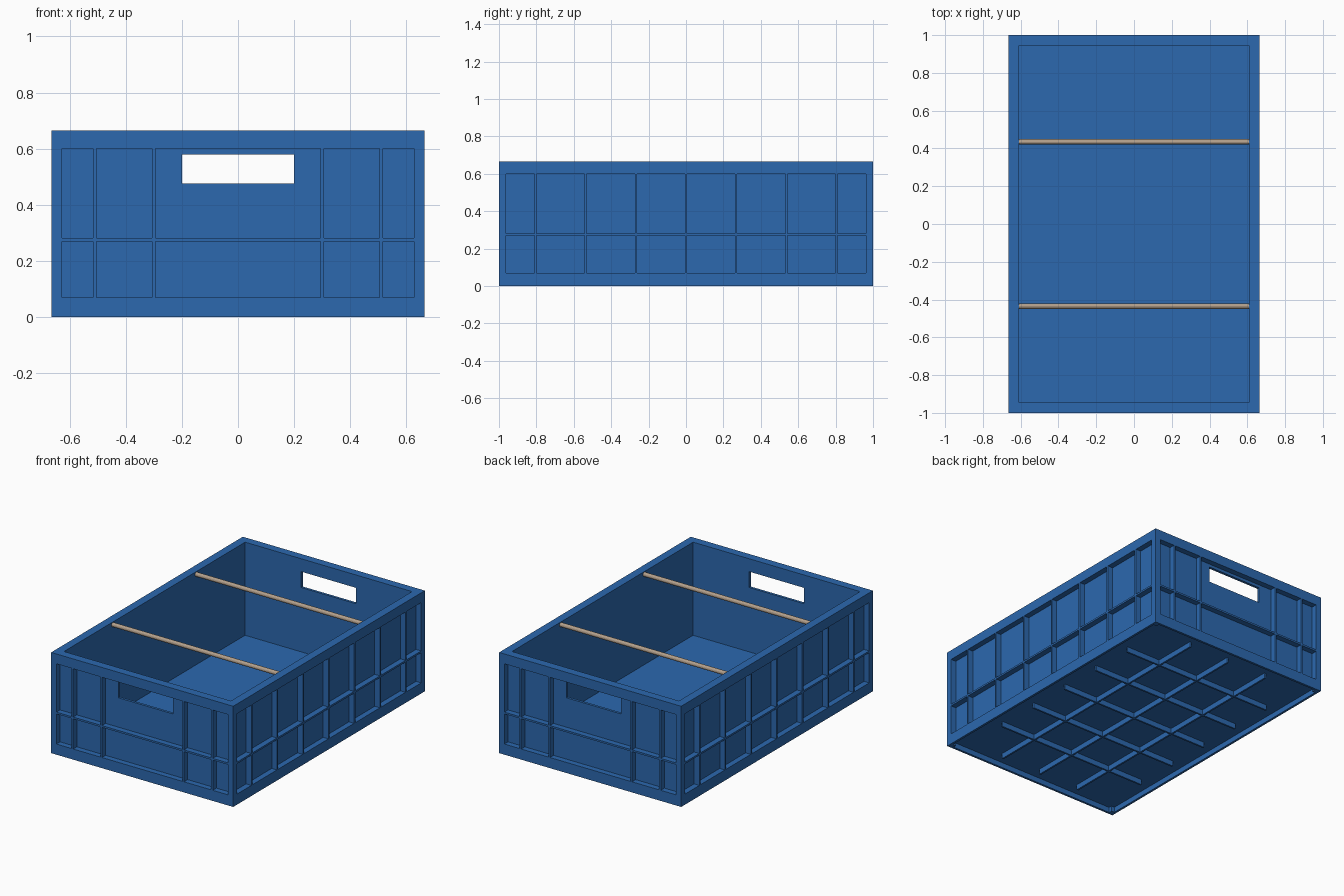
import bpy, bmesh
from mathutils import Matrix, Vector

cube = bpy.data.objects.get("Cube")
if cube:
    bpy.data.objects.remove(cube, do_unlink=True)


def material(name, rgb):
    m = bpy.data.materials.new(name)
    m.use_nodes = True
    m.diffuse_color = (*rgb, 1)
    m.node_tree.nodes["Principled BSDF"].inputs["Base Color"].default_value = (*rgb, 1)
    return m


blue = material("crate blue", (0.025, 0.14, 0.43))
tan = material("bar tan", (0.45, 0.35, 0.26))


def make_part(name, bm, mat):
    me = bpy.data.meshes.new(name)
    bm.to_mesh(me)
    bm.free()
    me.materials.append(mat)
    ob = bpy.data.objects.new(name, me)
    bpy.context.collection.objects.link(ob)
    return ob


def boxes(name, spans):
    """One object from boxes given as (x0, x1), (y0, y1), (z0, z1)."""
    bm = bmesh.new()
    for span in spans:
        mid = Vector([(a + b) / 2 for a, b in span])
        size = [abs(b - a) for a, b in span]
        bmesh.ops.create_cube(bm, size=1, matrix=Matrix.Translation(mid) @ Matrix.Diagonal((*size, 1)))
    return make_part(name, bm, blue)


def ring(x, y, x_in, y_in, z):
    """Four boxes forming a rectangular frame."""
    out = []
    for s in (-1, 1):
        out.append(((s * x_in, s * x), (-y, y), z))
        out.append(((-x_in, x_in), (s * y_in, s * y), z))
    return out


X, Y, H = 0.665, 1.0, 0.665      # outer half sizes and height
XI, YI = 0.61, 0.945             # inside of the walls
XS, YS = 0.627, 0.962            # recessed panel faces
LOW, HIGH, MID = 0.07, 0.60, 0.275
FLOOR, FLOOR_TOP = 0.035, 0.05
HX, HZ0, HZ1 = 0.20, 0.475, 0.58  # hand hole
R = 0.006                        # half rib width

# Frames, corner posts and floor
boxes("top_frame", ring(X, Y, XI, YI, (HIGH, H)))
boxes("bottom_frame", ring(X, Y, XI, YI, (FLOOR, LOW)))
boxes("bottom_lip", ring(X, Y, X - 0.015, Y - 0.015, (0, FLOOR)))
boxes("floor", [((-XI, XI), (-YI, YI), (FLOOR, FLOOR_TOP))])
boxes("corner_posts", [((sx * XS, sx * X), (sy * YS, sy * Y), (0, H))
                       for sx in (-1, 1) for sy in (-1, 1)])

# Thin wall panels, the end ones with hand holes
for s, side in ((-1, "right"), (1, "left")):
    boxes(side + "_wall", [((s * XI, s * XS), (-YS, YS), (LOW, HIGH))])
for s, side in ((-1, "front"), (1, "back")):
    y = (s * YI, s * YS)
    boxes(side + "_wall", [((-XI, XI), y, (LOW, HZ0)),
                           ((-XI, XI), y, (HZ1, HIGH)),
                           ((-XI, -HX), y, (HZ0, HZ1)),
                           ((HX, XI), y, (HZ0, HZ1))])

# Wall ribs
side_ribs, end_ribs = [], []
for s in (-1, 1):
    x, y = (s * XS, s * X), (s * YS, s * Y)
    side_ribs.append((x, (-YS, YS), (MID - R, MID + R)))
    end_ribs.append(((-XS, XS), y, (MID - R, MID + R)))
    for i in (-0.805, -0.537, -0.268, 0, 0.268, 0.537, 0.805):
        side_ribs.append((x, (i - R, i + R), (LOW, HIGH)))
    for i in (-0.51, -0.30, 0.30, 0.51):
        end_ribs.append((((i - R), (i + R)), y, (LOW, HIGH)))
boxes("side_ribs", side_ribs)
boxes("end_ribs", end_ribs)

# Grid of ribs under the floor
under = [((-0.56, 0.56), (i * 0.3 - R, i * 0.3 + R), (0, FLOOR)) for i in range(-2, 3)]
under += [((i * 0.3 - R, i * 0.3 + R), (-0.9, 0.9), (0, FLOOR)) for i in (-1, 0, 1)]
boxes("floor_ribs", under)

# Cross bars
for s, side in ((-1, "front"), (1, "back")):
    bm = bmesh.new()
    bmesh.ops.create_cone(bm, cap_ends=True, segments=12, radius1=0.014, radius2=0.014, depth=2 * XI,
                          matrix=Matrix.Translation((0, s * 0.435, 0.648)) @ Matrix.Rotation(1.5708, 4, "Y"))
    make_part(side + "_cross_bar", bm, tan)
